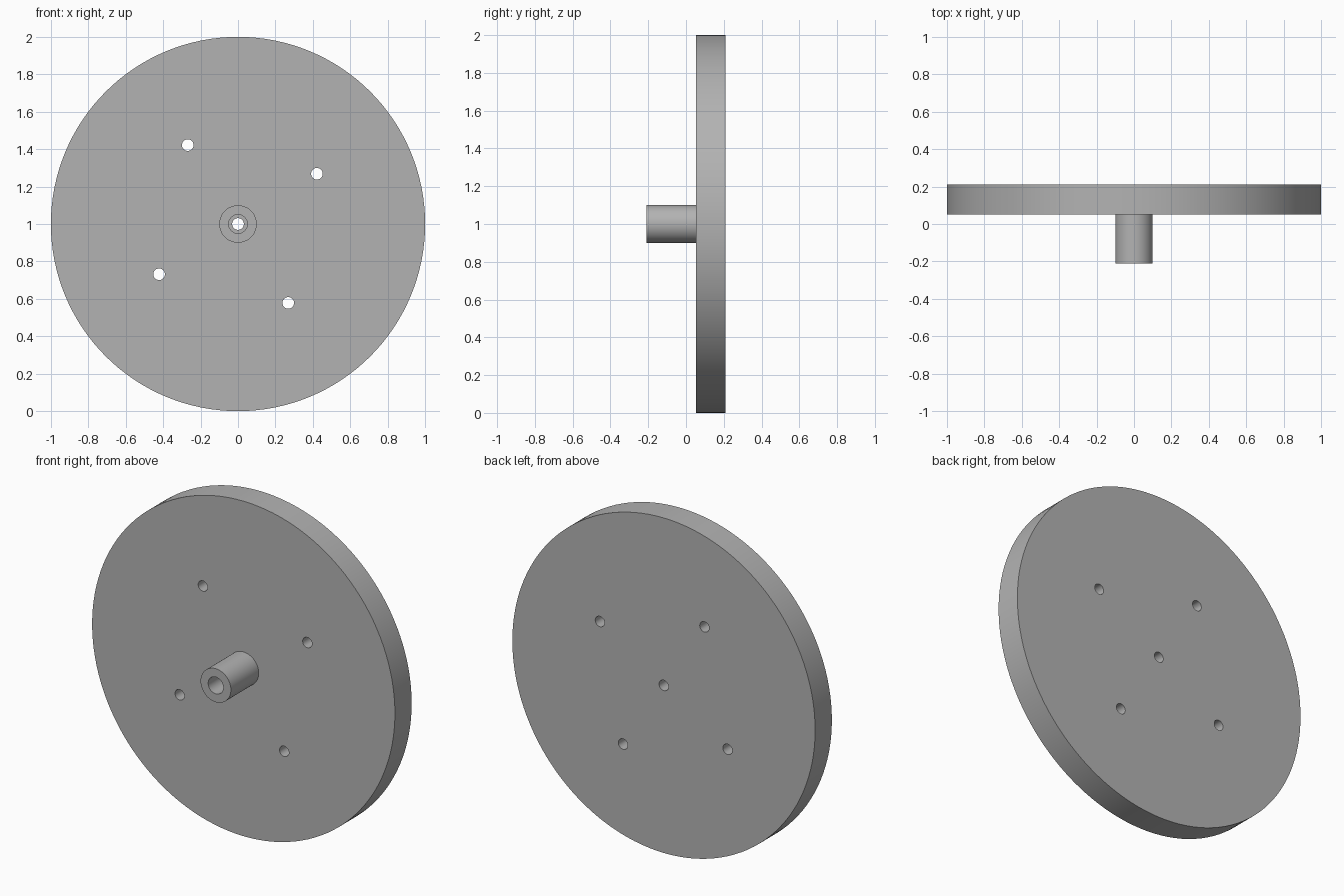
import bpy, bmesh, math
from mathutils import Matrix, Vector

cube = bpy.data.objects.get("Cube")
if cube:
    bpy.data.objects.remove(cube, do_unlink=True)

grey = bpy.data.materials.new("plain grey")
grey.use_nodes = True
colour = (0.45, 0.45, 0.45, 1)
grey.diffuse_color = colour
grey.node_tree.nodes["Principled BSDF"].inputs["Base Color"].default_value = colour

CENTRE = Vector((0, 0, 1))
FRONT, FACE, BACK = -0.21, 0.052, 0.21
BORE, PIN_HOLE, HUB = 0.05, 0.031, 0.1
SEGMENTS = 128


def make_object(name, bm):
    bmesh.ops.recalc_face_normals(bm, faces=bm.faces)
    mesh = bpy.data.meshes.new(name)
    bm.to_mesh(mesh)
    bm.free()
    mesh.materials.append(grey)
    obj = bpy.data.objects.new(name, mesh)
    bpy.context.collection.objects.link(obj)
    return obj


# Wheel disc and stepped-bore hub, turned about the y axis from one closed profile
profile = [(PIN_HOLE, BACK), (1, BACK), (1, FACE), (HUB, FACE),
           (HUB, FRONT), (BORE, FRONT), (BORE, FACE), (PIN_HOLE, FACE)]
bm = bmesh.new()
verts = [bm.verts.new(CENTRE + Vector((r, y, 0))) for r, y in profile]
edges = [bm.edges.new((v, verts[i - 1])) for i, v in enumerate(verts)]
bmesh.ops.spin(bm, geom=verts + edges, cent=CENTRE, axis=(0, 1, 0),
               angle=math.tau, steps=SEGMENTS, use_merge=True)
bmesh.ops.remove_doubles(bm, verts=bm.verts, dist=0.0001)
disc = make_object("disc_with_hub", bm)

# Four bolt holes on a circle of half the disc's radius
bm = bmesh.new()
for i in range(4):
    angle = math.radians(32.5 + 90 * i)
    place = CENTRE + Vector((0.5 * math.cos(angle), 0.13, 0.5 * math.sin(angle)))
    bmesh.ops.create_cone(
        bm, cap_ends=True, segments=32, radius1=PIN_HOLE, radius2=PIN_HOLE, depth=0.4,
        matrix=Matrix.Translation(place) @ Matrix.Rotation(math.pi / 2, 4, "X"))
cutter = make_object("bolt_hole_cutter", bm)
cutter.hide_render = True

cut = disc.modifiers.new("bolt holes", "BOOLEAN")
cut.operation = "DIFFERENCE"
cut.solver = "EXACT"
cut.object = cutter

bpy.ops.object.select_all(action="DESELECT")
disc.select_set(True)
bpy.context.view_layer.objects.active = disc
bpy.ops.object.modifier_apply(modifier=cut.name)
bpy.data.objects.remove(cutter, do_unlink=True)
bpy.ops.object.shade_smooth_by_angle(angle=math.radians(30))
